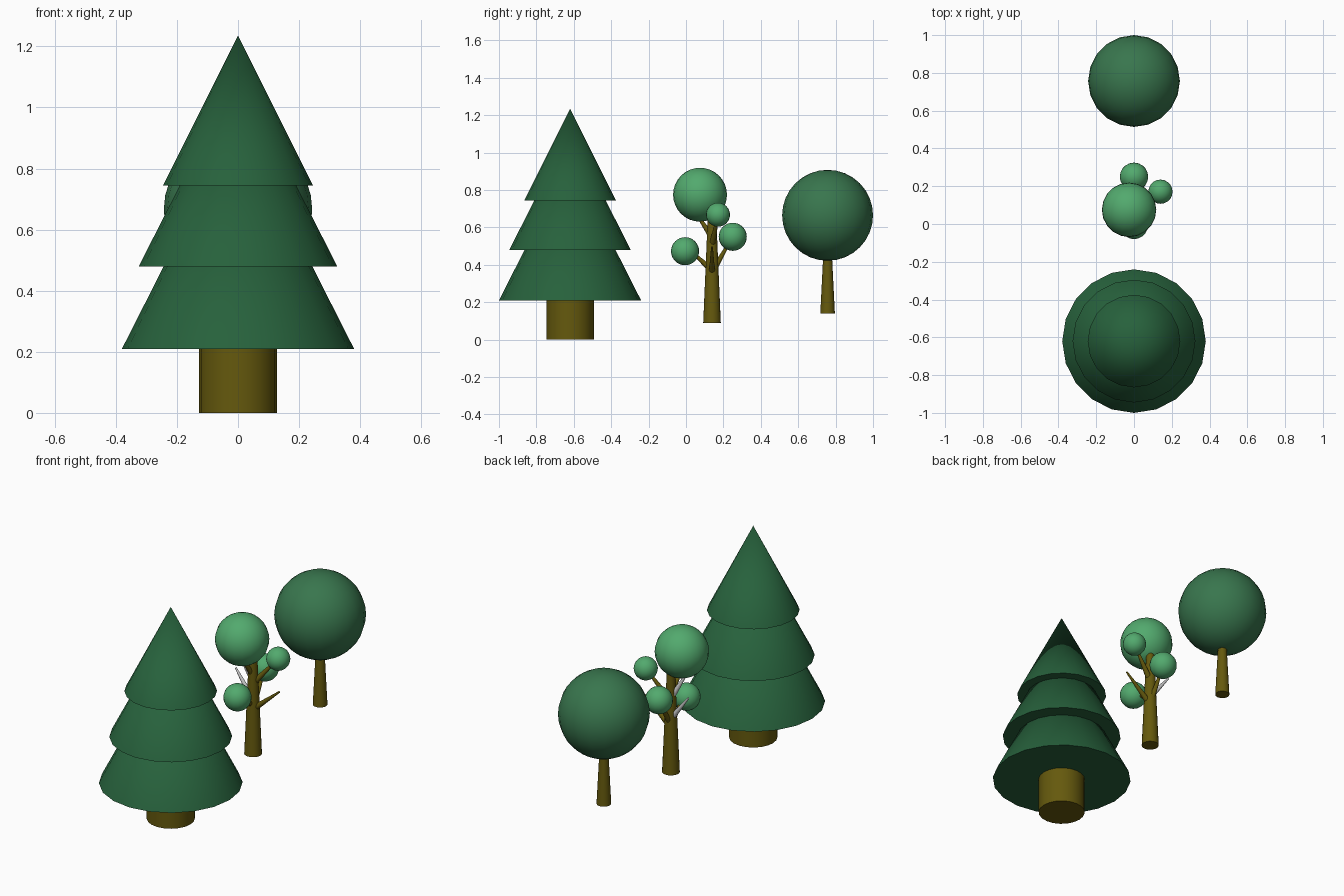
import bpy
from mathutils import Vector

if "Cube" in bpy.data.objects:
    bpy.data.objects.remove(bpy.data.objects["Cube"])


def material(name, rgb):
    m = bpy.data.materials.new(name)
    m.diffuse_color = (*rgb, 1)
    m.use_nodes = True
    m.node_tree.nodes["Principled BSDF"].inputs["Base Color"].default_value = m.diffuse_color
    return m


BARK = material("bark", (0.13, 0.10, 0.004))
PINE = material("pine_green", (0.02, 0.12, 0.045))
DARK = material("dark_leaf", (0.04, 0.18, 0.075))
LIGHT = material("light_leaf", (0.085, 0.40, 0.155))


def finish(name, mat):
    ob = bpy.context.object
    ob.name = name
    if mat:
        ob.data.materials.append(mat)
    bpy.ops.object.shade_smooth_by_angle(angle=0.7)
    return ob


def taper(name, a, b, r1, r2, mat, sides=20):
    """Tapered cylinder or cone running from point a to point b."""
    a, b = Vector(a), Vector(b)
    d = b - a
    bpy.ops.mesh.primitive_cone_add(
        vertices=sides, radius1=r1, radius2=r2, depth=d.length,
        location=(a + b) / 2,
        rotation=d.to_track_quat('Z', 'Y').to_euler())
    return finish(name, mat)


def ball(name, centre, r, mat):
    bpy.ops.mesh.primitive_uv_sphere_add(
        segments=20, ring_count=16, radius=r, location=centre)
    return finish(name, mat)


# Pine: wide trunk and three stacked cones
PY = -0.62
taper("pine_trunk", (0, PY, 0), (0, PY, 0.25), 0.127, 0.127, BARK)
for i, (z, top, r) in enumerate([(0.21, 0.96, 0.38),
                                 (0.48, 1.12, 0.325),
                                 (0.745, 1.235, 0.245)]):
    taper(f"pine_tier_{i + 1}", (0, PY, z), (0, PY, top), r, 0, PINE)

# Round tree
taper("round_trunk", (0, 0.757, 0.14), (0, 0.757, 0.52), 0.039, 0.02, BARK)
ball("round_crown", (0, 0.757, 0.665), 0.243, DARK)

# Branching tree
BY = 0.139
taper("branching_trunk", (0, BY, 0.09), (0, BY, 0.67), 0.047, 0.022, BARK)
crowns = [(-0.026, 0.075, 0.775, 0.144),
          (0, 0.25, 0.55, 0.075),
          (0, -0.005, 0.473, 0.075),
          (0.14, 0.171, 0.668, 0.064)]
for i, (x, y, z, r) in enumerate(crowns):
    ball(f"leaf_ball_{i + 1}", (x, y, z), r, LIGHT)

# Branches: start height on the trunk, tip position, material
branches = [(0.55, (-0.02, 0.05, 0.68), BARK),
            (0.36, (0, 0.25, 0.55), BARK),
            (0.37, (0, 0.02, 0.48), BARK),
            (0.50, (0.14, 0.171, 0.668), BARK),
            (0.35, (0.17, 0.139, 0.495), BARK),
            (0.40, (-0.12, 0.15, 0.555), None),
            (0.52, (-0.09, 0.12, 0.68), None)]
for i, (z, tip, mat) in enumerate(branches):
    taper(f"branch_{i + 1}", (0, BY, z), tip, 0.018, 0.005, mat, 10)
